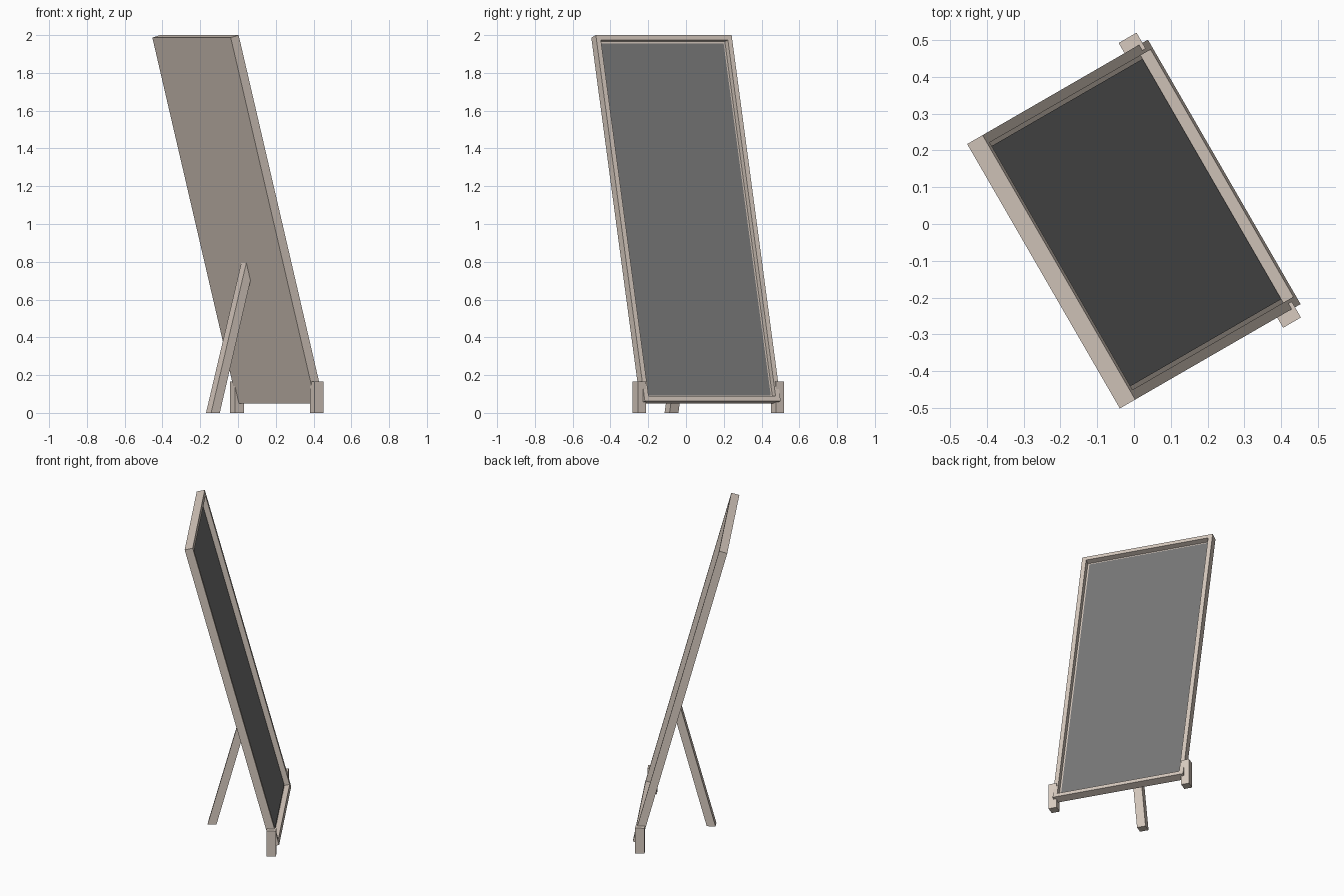
import bpy, bmesh
from math import radians
from mathutils import Matrix, Vector

if "Cube" in bpy.data.objects:
    bpy.data.objects.remove(bpy.data.objects["Cube"])

# local frame: +x is the way the mirror faces; everything is turned 30 degrees about z
TURN = Matrix.Rotation(radians(30), 4, 'Z')
LEAN = TURN @ Matrix.Translation((0.235, 0, 0.05)) @ Matrix.Rotation(radians(-15), 4, 'Y')
W, L, T, BORDER, POCKET = 0.83, 2.0055, 0.05, 0.038, 0.03


def material(name, rgb):
    m = bpy.data.materials.new(name)
    m.diffuse_color = (*rgb, 1)
    m.use_nodes = True
    m.node_tree.nodes["Principled BSDF"].inputs["Base Color"].default_value = m.diffuse_color
    return m


WOOD = material("pale_wood", (0.68, 0.59, 0.52))
GLASS = material("dark_glass", (0.19, 0.19, 0.19))


def finish(name, bm, matrix, mat):
    bmesh.ops.recalc_face_normals(bm, faces=bm.faces)
    me = bpy.data.meshes.new(name)
    bm.to_mesh(me)
    bm.free()
    me.transform(matrix)
    me.materials.append(mat)
    ob = bpy.data.objects.new(name, me)
    bpy.context.collection.objects.link(ob)
    return ob


def box(lo, hi):
    lo, hi = Vector(lo), Vector(hi)
    bm = bmesh.new()
    bmesh.ops.create_cube(bm, size=1, matrix=Matrix.Translation((lo + hi) / 2)
                          @ Matrix.Diagonal((*(hi - lo), 1)))
    return bm


# leaning frame: slab with a shallow pocket in its front
bm = box((0, -W / 2, 0), (T, W / 2, L))
bm.normal_update()
front = max(bm.faces, key=lambda f: f.normal.x)
bmesh.ops.inset_region(bm, faces=[front], thickness=BORDER)
floor = bmesh.ops.extrude_discrete_faces(bm, faces=[front])["faces"][0]
bmesh.ops.translate(bm, verts=floor.verts, vec=(-POCKET - 0.003, 0, 0))
finish("mirror_frame", bm, LEAN, WOOD)

# thin glass lying on the pocket floor
bm = box((T - POCKET - 0.003, BORDER - W / 2, BORDER), (T - POCKET, W / 2 - BORDER, L - BORDER))
finish("mirror_glass", bm, LEAN, GLASS)

# upright foot blocks at both bottom corners
for side, s in (("left", -1), ("right", 1)):
    y0, y1 = sorted((s * 0.397, s * 0.447))
    finish(f"{side}_foot", box((0.21, y0, 0), (0.266, y1, 0.167)), TURN, WOOD)

# rear prop leg: slanted profile, mitred against the back of the frame
profile = [(-0.18, 0), (-0.127, 0), (0.061, 0.702), (0.036, 0.797)]
bm = bmesh.new()
face = bm.faces.new([bm.verts.new((x, -0.027, z)) for x, z in profile])
new = bmesh.ops.extrude_face_region(bm, geom=[face])["geom"]
bmesh.ops.translate(bm, verts=[g for g in new if isinstance(g, bmesh.types.BMVert)],
                    vec=(0, 0.054, 0))
finish("back_leg", bm, TURN, WOOD)
